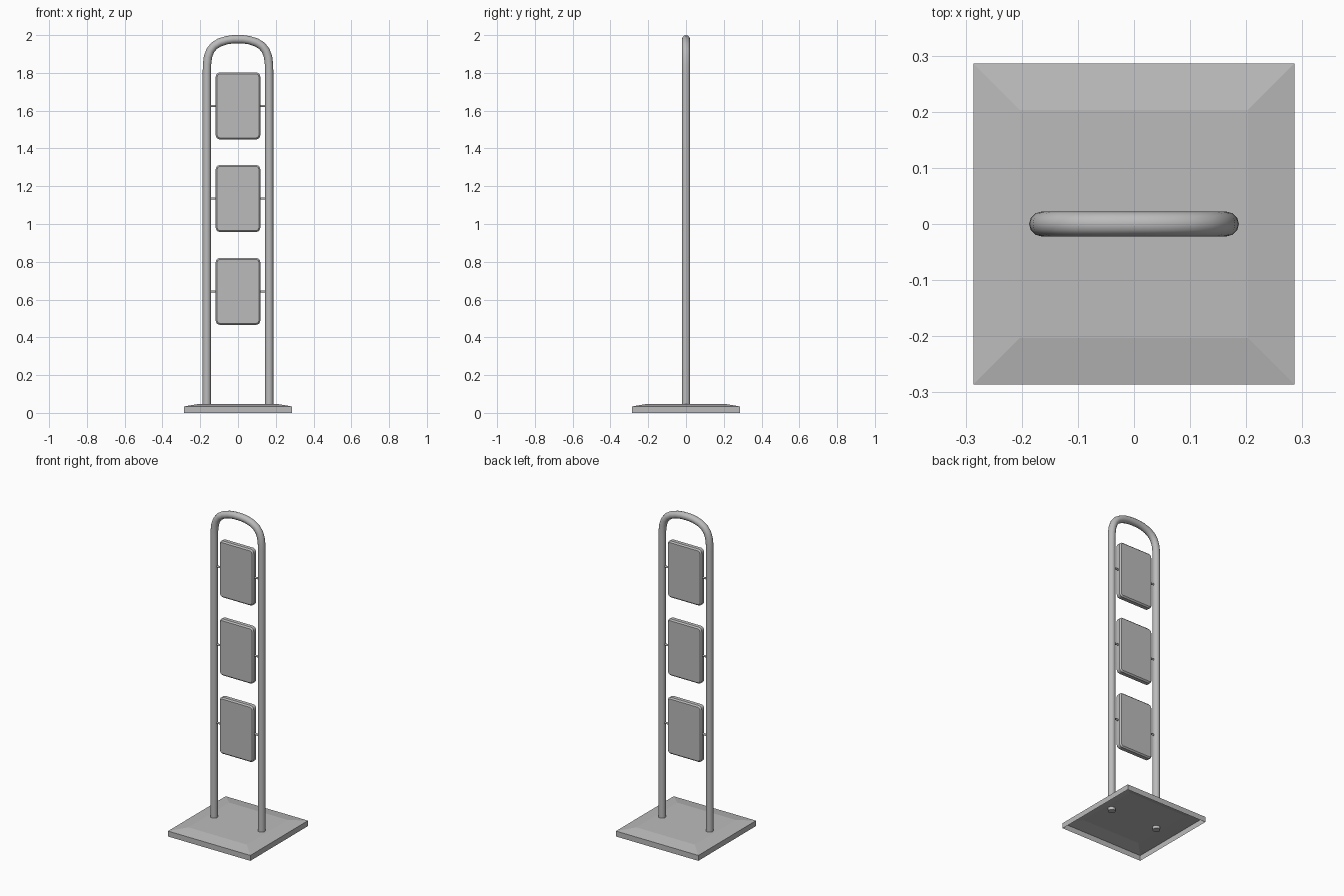
import bpy, bmesh, math
from mathutils import Vector, Matrix

cube = bpy.data.objects.get("Cube")
if cube:
    bpy.data.objects.remove(cube, do_unlink=True)

# One grey finish for the whole stand
grey = bpy.data.materials.new("grey_metal")
grey.use_nodes = True
grey.diffuse_color = (0.5, 0.5, 0.5, 1)
grey.node_tree.nodes["Principled BSDF"].inputs["Base Color"].default_value = (0.5, 0.5, 0.5, 1)


def add_object(name, bm, smooth=None):
    mesh = bpy.data.meshes.new(name)
    bm.to_mesh(mesh)
    bm.free()
    mesh.materials.append(grey)
    obj = bpy.data.objects.new(name, mesh)
    bpy.context.collection.objects.link(obj)
    if smooth:
        bpy.ops.object.select_all(action="DESELECT")
        obj.select_set(True)
        bpy.context.view_layer.objects.active = obj
        bpy.ops.object.shade_smooth_by_angle(angle=math.radians(smooth))
    return obj


def loft(bm, rings):
    """Bridge successive closed rings of points."""
    loops = [[bm.verts.new(p) for p in ring] for ring in rings]
    for a, b in zip(loops, loops[1:]):
        n = len(a)
        for i in range(n):
            j = (i + 1) % n
            bm.faces.new((a[i], a[j], b[j], b[i]))
    return loops


def rounded_rect(w, h, r, y, zc, steps=4):
    """Upright rounded rectangle, half sizes w and h."""
    pts = []
    for k, (sx, sz) in enumerate(((1, 1), (-1, 1), (-1, -1), (1, -1))):
        for s in range(steps + 1):
            a = math.pi / 2 * (k + s / steps)
            pts.append((sx * (w - r) + r * math.cos(a), y,
                        zc + sz * (h - r) + r * math.sin(a)))
    return pts


# Base: shallow plinth, open underneath, with a gently sloped border
def square(s, z):
    return [(-s, -s, z), (s, -s, z), (s, s, z), (-s, s, z)]


bm = bmesh.new()
loops = loft(bm, [square(0.286, 0), square(0.286, 0.034), square(0.203, 0.048)])
bm.faces.new(loops[-1])
add_object("base", bm)

# Bent tube: two uprights joined by a flattened arch
half = [(0.165, 0.03), (0.165, 1.80), (0.164, 1.845), (0.159, 1.885), (0.147, 1.918),
        (0.127, 1.943), (0.098, 1.961), (0.06, 1.973), (0.025, 1.978)]
path = [Vector((x, 0, z)) for x, z in half]
path += [Vector((-p.x, 0, p.z)) for p in reversed(path)]
rings = []
for i, p in enumerate(path):
    d = (path[min(i + 1, len(path) - 1)] - path[max(i - 1, 0)]).normalized()
    if i in (1, len(path) - 2):
        d = Vector((0, 0, 1 if i == 1 else -1))
    side, depth = d.cross(Vector((0, 1, 0))), Vector((0, 1, 0))
    rings.append([p + 0.022 * (math.cos(t) * side + math.sin(t) * depth)
                  for t in (math.tau * k / 12 for k in range(12))])
bm = bmesh.new()
loops = loft(bm, rings)
for end in (loops[0], loops[-1]):
    bm.faces.new(end)
bmesh.ops.recalc_face_normals(bm, faces=bm.faces)
add_object("tube_frame", bm, 40)

# Three panels, each hung on a pair of thin pins
for name, z in (("lower", 0.643), ("middle", 1.135), ("upper", 1.625)):
    bm = bmesh.new()
    c = 0.008
    loops = loft(bm, [rounded_rect(0.118 - inset, 0.177 - inset, 0.022 - inset, y, z)
                      for y, inset in ((-0.02, c), (-0.02 + c, 0), (0.02 - c, 0), (0.02, c))])
    bm.faces.new(loops[0])
    bm.faces.new(loops[-1])
    bmesh.ops.recalc_face_normals(bm, faces=bm.faces)
    add_object(name + "_panel", bm, 30)
    for side, s in (("left", 1), ("right", -1)):
        bm = bmesh.new()
        place = Matrix.Translation((s * 0.132, 0, z)) @ Matrix.Rotation(math.pi / 2, 4, "Y")
        bmesh.ops.create_cone(bm, cap_ends=True, segments=10, radius1=0.006,
                              radius2=0.006, depth=0.04, matrix=place)
        add_object(f"{name}_{side}_pin", bm, 40)
